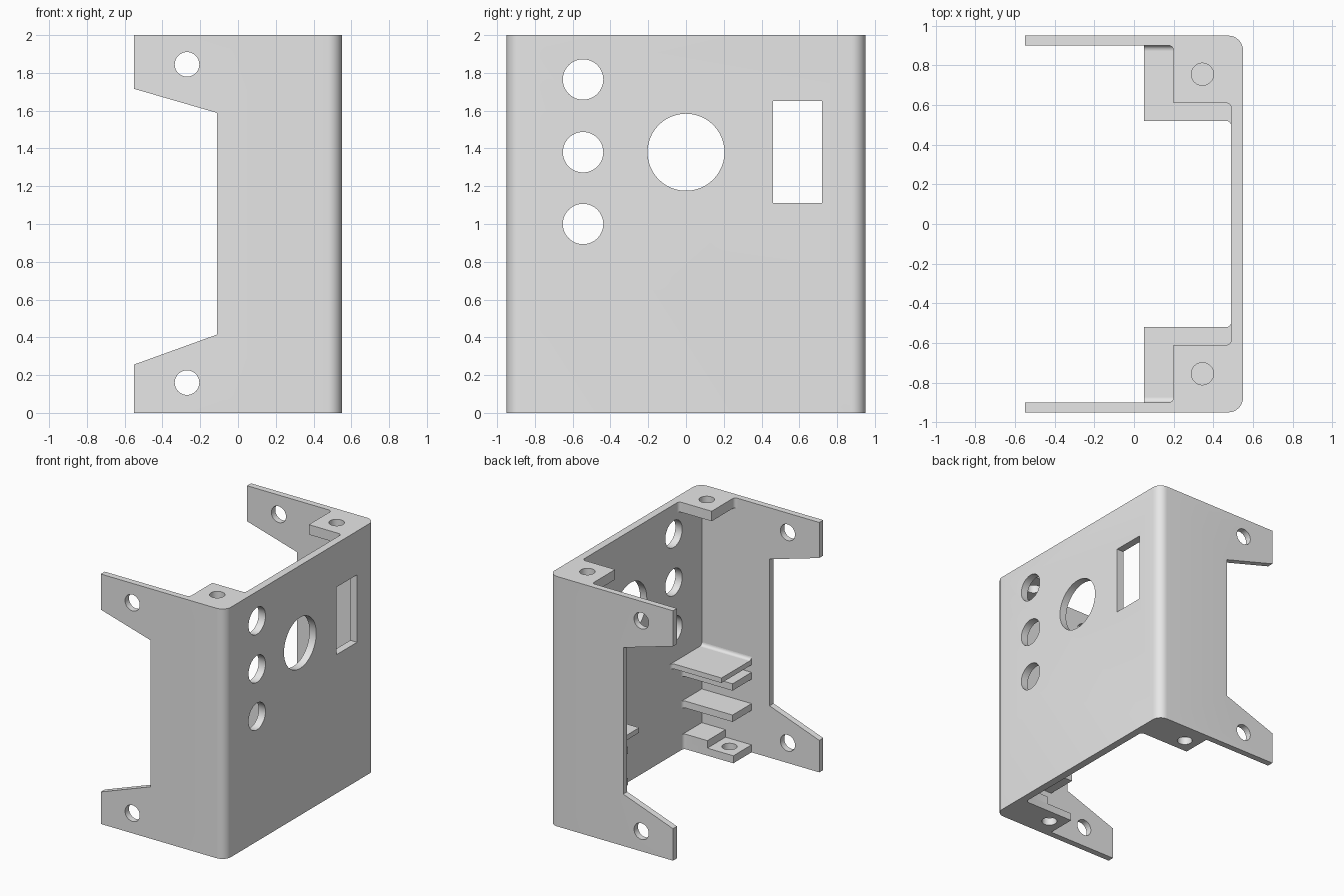
import bpy, bmesh, math

cube = bpy.data.objects.get("Cube")
if cube:
    bpy.data.objects.remove(cube, do_unlink=True)

grey = bpy.data.materials.new("plain grey")
grey.use_nodes = True
grey.diffuse_color = (0.8, 0.8, 0.8, 1)
grey.node_tree.nodes["Principled BSDF"].inputs["Base Color"].default_value = (0.8, 0.8, 0.8, 1)


def prism(name, pts, axis, lo, hi):
    """Extrude a 2D outline along an axis."""
    place = {"x": lambda p, d: (d, p[0], p[1]),
             "y": lambda p, d: (p[0], d, p[1]),
             "z": lambda p, d: (p[0], p[1], d)}[axis]
    bm = bmesh.new()
    a = [bm.verts.new(place(p, lo)) for p in pts]
    b = [bm.verts.new(place(p, hi)) for p in pts]
    bm.faces.new(a)
    bm.faces.new(b)
    n = len(pts)
    for i in range(n):
        j = (i + 1) % n
        bm.faces.new((a[i], a[j], b[j], b[i]))
    bmesh.ops.recalc_face_normals(bm, faces=bm.faces)
    mesh = bpy.data.meshes.new(name)
    bm.to_mesh(mesh)
    bm.free()
    mesh.materials.append(grey)
    ob = bpy.data.objects.new(name, mesh)
    bpy.context.collection.objects.link(ob)
    return ob


def arc(cx, cy, r, start, end, steps=8):
    angles = [math.radians(start + (end - start) * i / steps) for i in range(steps + 1)]
    return [(cx + r * math.cos(t), cy + r * math.sin(t)) for t in angles]


def circle(cx, cy, r):
    return arc(cx, cy, r, 0, 360, 48)[:-1]


def rect(x0, y0, x1, y1):
    return [(x0, y0), (x1, y0), (x1, y1), (x0, y1)]


def activate(ob):
    bpy.ops.object.select_all(action="DESELECT")
    ob.select_set(True)
    bpy.context.view_layer.objects.active = ob


def cut(ob, outline, axis, lo, hi):
    cutter = prism("cutter", outline, axis, lo, hi)
    cutter.hide_render = True
    mod = ob.modifiers.new("cut", "BOOLEAN")
    mod.operation = "DIFFERENCE"
    mod.solver = "EXACT"
    mod.object = cutter
    activate(ob)
    bpy.ops.object.modifier_apply(modifier=mod.name)
    bpy.data.objects.remove(cutter, do_unlink=True)


def smooth(ob):
    activate(ob)
    bpy.ops.object.shade_smooth_by_angle(angle=math.radians(30))


# Folded housing: front panel with two side walls and rounded outer corners
R = 0.075
outline = [(-0.55, -0.95)] + arc(0.55 - R, -0.95 + R, R, -90, 0)
outline += arc(0.55 - R, 0.95 - R, R, 0, 90) + [(-0.55, 0.95)]
outline += [(-0.55, 0.9), (0.49, 0.9), (0.49, -0.9), (-0.55, -0.9)]
housing = prism("housing", outline, "z", 0, 2)

# Side notch that leaves four mounting ears, with their holes
notch = [(-0.6, 0.238), (-0.11, 0.415), (-0.11, 1.588), (-0.6, 1.73)]
cut(housing, notch, "y", -1.1, 1.1)
for z in (0.16, 1.845):
    cut(housing, circle(-0.27, z, 0.065), "y", -1.1, 1.1)

# Panel openings
for z in (1.0, 1.38, 1.765):
    cut(housing, circle(-0.545, z, 0.107), "x", 0.3, 0.7)
cut(housing, circle(0, 1.38, 0.204), "x", 0.3, 0.7)
cut(housing, rect(0.46, 1.11, 0.72, 1.65), "x", 0.3, 0.7)
smooth(housing)


def slab(name, side, x0, y0, z0, z1, wall_fillet=False, r=0.025):
    """Corner slab joined to the panel and one wall, mirrored by side."""
    pts = arc(0.49 - r, y0 - r, r, 90, 0, 4) + [(0.5, y0 - r), (0.5, 0.91)]
    if wall_fillet:
        pts += [(x0 - r, 0.91)] + arc(x0 - r, 0.9 - r, r, 90, 0, 4)
    else:
        pts += [(x0, 0.91)]
    pts += [(x0, y0)]
    return prism(name, [(x, side * y) for x, y in pts], "z", z0, z1)


for side, label in ((1, "back"), (-1, "front")):
    # Top screw tab
    tab = slab(label + "_top_tab", side, 0.2, 0.61, 1.92, 2.0, True)
    cut(tab, circle(0.345, side * 0.755, 0.056), "z", 1.8, 2.1)
    # Bottom screw tab with a raised step
    foot = slab(label + "_bottom_tab", side, 0.05, 0.67, 0, 0.06)
    cut(foot, circle(0.165, side * 0.785, 0.056), "z", -0.1, 0.2)
    step = slab(label + "_bottom_step", side, 0.28, 0.67, 0.055, 0.12)
    # Narrow guide rails and the wide shelf above them
    low = slab(label + "_lower_rail", side, 0.05, 0.66, 0.335, 0.39)
    high = slab(label + "_upper_rail", side, 0.05, 0.66, 0.585, 0.64)
    shelf = slab(label + "_shelf", side, 0.05, 0.52, 0.70, 0.74)
    # Cove along the wall above the shelf
    cove = [(0.901, 0.739)] + arc(0.875, 0.765, 0.025, -90, 0, 5)
    fillet = prism(label + "_shelf_cove", [(side * y, z) for y, z in cove], "x", 0.05, 0.495)
    for ob in (tab, foot, step, low, high, shelf, fillet):
        smooth(ob)
